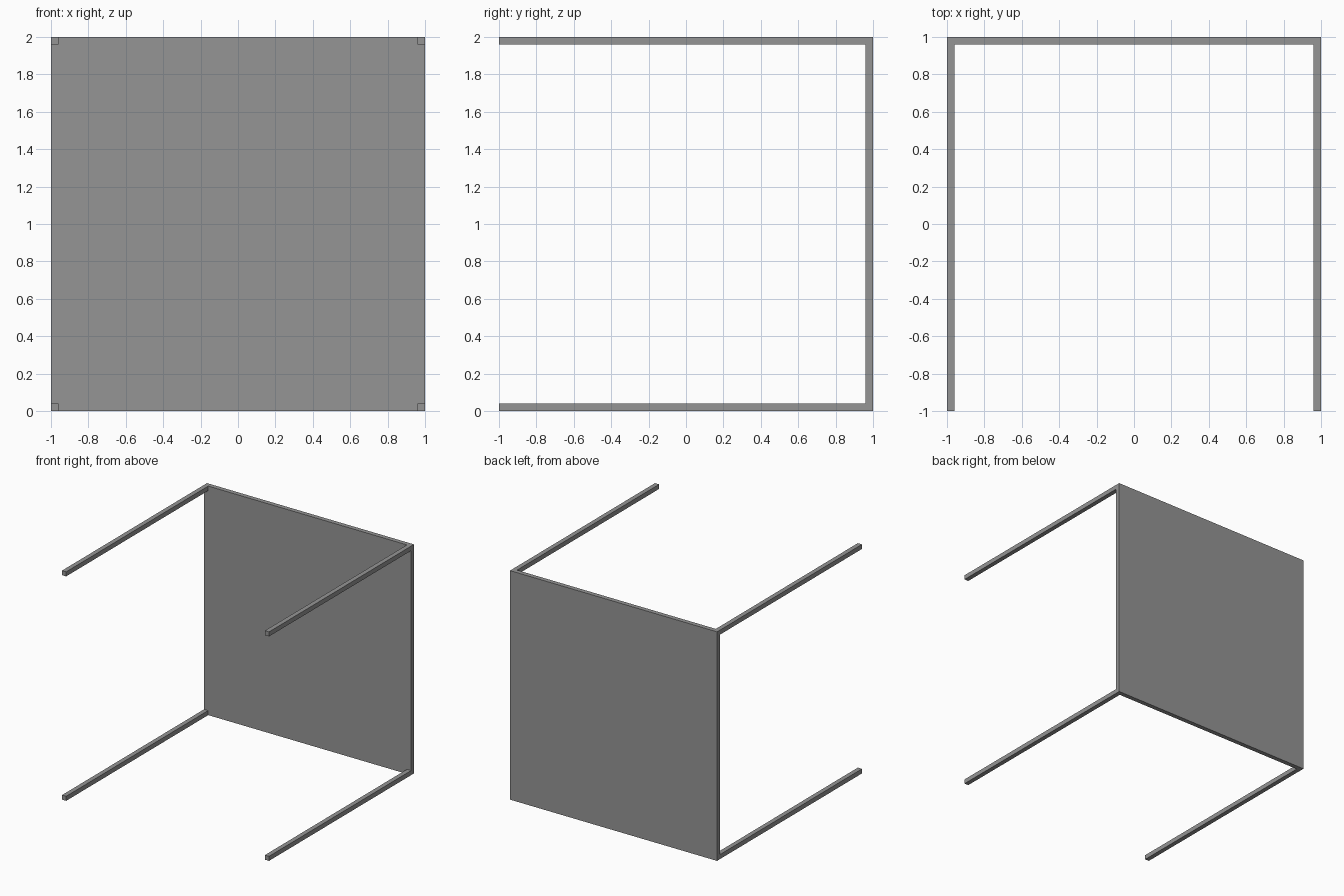
import bpy

if "Cube" in bpy.data.objects:
    bpy.data.objects.remove(bpy.data.objects["Cube"])

T = 0.04  # panel thickness and bar width

grey = bpy.data.materials.new("mid grey")
grey.diffuse_color = (0.3, 0.3, 0.3, 1)
grey.use_nodes = True
grey.node_tree.nodes["Principled BSDF"].inputs["Base Color"].default_value = grey.diffuse_color


def box(name, low, high):
    """Axis-aligned box between two corners."""
    bpy.ops.mesh.primitive_cube_add(size=1, location=[(a + b) / 2 for a, b in zip(low, high)])
    ob = bpy.context.object
    ob.name = name
    ob.scale = [b - a for a, b in zip(low, high)]
    bpy.ops.object.transform_apply(location=False, rotation=False, scale=True)
    ob.data.materials.append(grey)
    return ob


# Solid square panel at the back
box("back_panel", (-1, 1 - T, 0), (1, 1, 2))

# Four square bars reaching forward from the panel corners
for side, x in (("left", -1), ("right", 1 - T)):
    for level, z in (("bottom", 0), ("top", 2 - T)):
        box(f"{level}_{side}_bar", (x, -1, z), (x + T, 1 - T, z + T))
